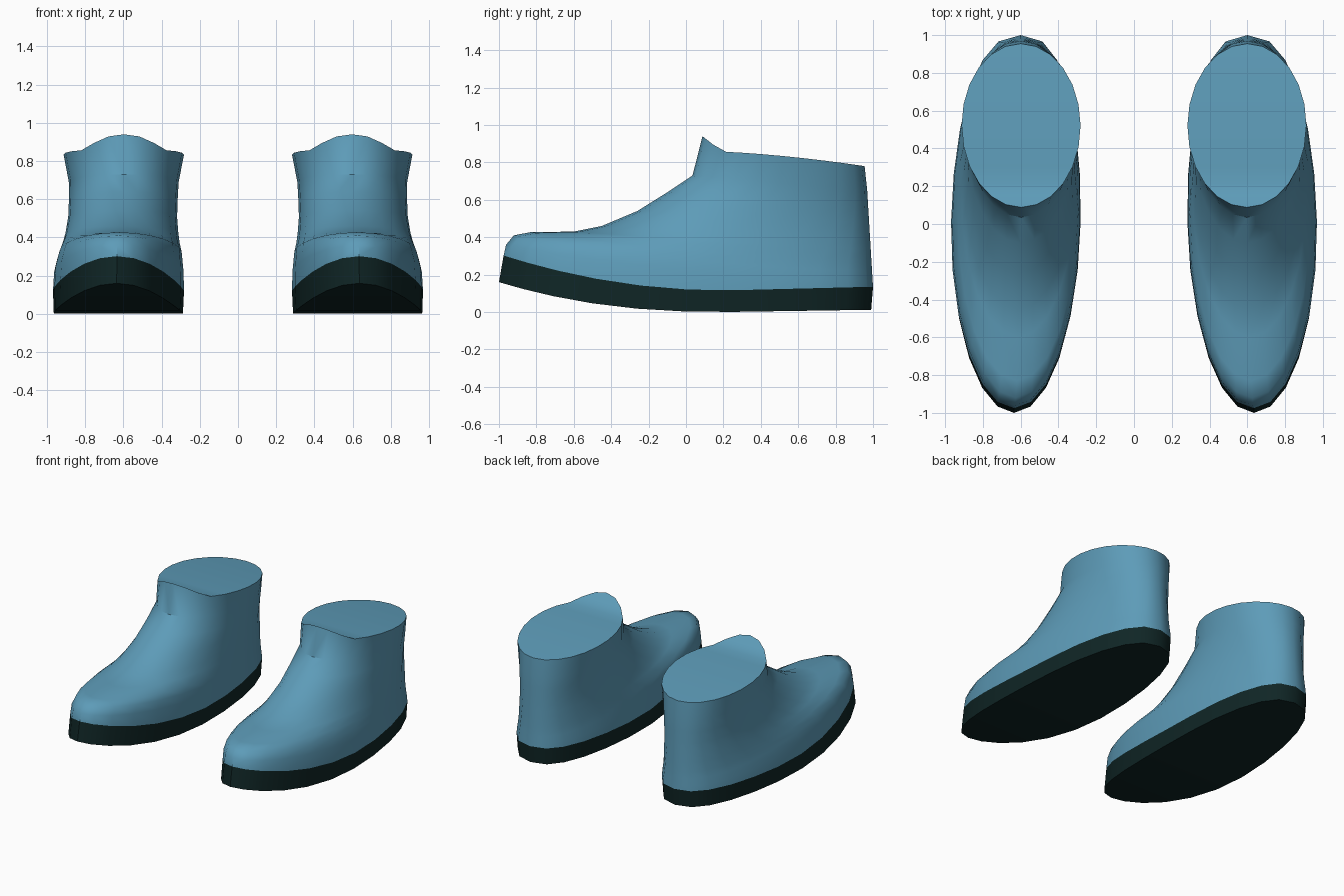
import bpy, bmesh, math

cube = bpy.data.objects.get("Cube")
if cube:
    bpy.data.objects.remove(cube, do_unlink=True)

SEG = 24


def material(name, rgb):
    m = bpy.data.materials.new(name)
    m.use_nodes = True
    m.diffuse_color = (*rgb, 1)
    m.node_tree.nodes["Principled BSDF"].inputs["Base Color"].default_value = (*rgb, 1)
    return m


BLUE = material("blue upper", (0.11, 0.33, 0.48))
DARK = material("dark sole", (0.005, 0.019, 0.019))


def ring(front, back, outer, inner, height, power=1.0):
    """Oval outline; height(y, s) gives z, s runs 0 at the toe to 1 at the heel."""
    points = []
    mid, half = (outer + inner) / 2, (outer - inner) / 2
    for i in range(SEG):
        a = 2 * math.pi * i / SEG
        s = (1 - math.cos(a)) / 2
        y = front + (back - front) * s
        side = math.copysign(abs(math.sin(a)) ** (power if s > 0.5 else 1), math.sin(a))
        x = mid + half * side + (0.6 - mid) * s * s
        points.append((x, y, height(y, s)))
    return points


def loft(name, rings, side, mat):
    """Skin stacked rings, close both ends with crosswise strips."""
    bm = bmesh.new()
    loops = [[bm.verts.new((side * x, y, z)) for x, y, z in r] for r in rings]
    for lo, hi in zip(loops, loops[1:]):
        for i in range(SEG):
            j = (i + 1) % SEG
            bm.faces.new((lo[i], lo[j], hi[j], hi[i]))
    for loop in (loops[0], loops[-1]):
        for i in range(SEG // 2):
            strip = [loop[i], loop[i + 1], loop[-i - 1], loop[-i]]
            bm.faces.new(list(dict.fromkeys(strip)))
    bmesh.ops.recalc_face_normals(bm, faces=bm.faces)
    mesh = bpy.data.meshes.new(name)
    bm.to_mesh(mesh)
    bm.free()
    mesh.materials.append(mat)
    obj = bpy.data.objects.new(name, mesh)
    bpy.context.collection.objects.link(obj)
    bpy.ops.object.select_all(action="DESELECT")
    obj.select_set(True)
    bpy.context.view_layer.objects.active = obj
    bpy.ops.object.shade_smooth_by_angle(angle=math.radians(40))


# Sole curves up towards the toe
def sole_bottom(y, s):
    return 0.16 * (max(0, 0.2 - y) / 1.2) ** 2.3 + 0.015 * max(0, y - 0.2)


def sole_top(y, s):
    return 0.115 + 0.195 * (max(0, 0.2 - y) / 1.2) ** 2 + 0.025 * max(0, y - 0.2)


def collar_height(y, s):
    return 0.86 - 0.08 * s ** 1.6 + 0.08 * max(0, 1 - s / 0.12)


# Upper: front y, front z, heel z, outer x, inner x
LAYERS = [
    (-0.962, 0.36, 0.17, 0.97, 0.293),
    (-0.92, 0.41, 0.22, 0.955, 0.297),
    (-0.83, 0.427, 0.27, 0.94, 0.30),
    (-0.6, 0.43, 0.34, 0.92, 0.31),
    (-0.45, 0.46, 0.40, 0.905, 0.315),
    (-0.26, 0.54, 0.48, 0.89, 0.32),
    (-0.1, 0.64, 0.56, 0.885, 0.316),
    (0.035, 0.73, 0.65, 0.885, 0.31),
]

bottom = ring(-1.0, 0.99, 0.973, 0.297, sole_bottom, 0.8)
seam = ring(-0.975, 1.0, 0.977, 0.291, sole_top, 0.8)

upper = [seam]
for n, (front, zf, zb, outer, inner) in enumerate(LAYERS):
    curve = 1 + 0.9 * (1 - n / len(LAYERS)) ** 2     # lower layers follow the sole
    back = 1.0 - 0.06 * (zb - 0.13)
    upper.append(ring(front, back, outer, inner,
                      lambda y, s: zb + (zf - zb) * (1 - s) ** curve,
                      0.8 + 0.02 * n))
upper.append(ring(0.088, 0.955, 0.912, 0.282, collar_height))

for label, side in (("left", 1), ("right", -1)):
    loft(label + "_sole", [bottom, seam], side, DARK)
    loft(label + "_upper", upper, side, BLUE)
